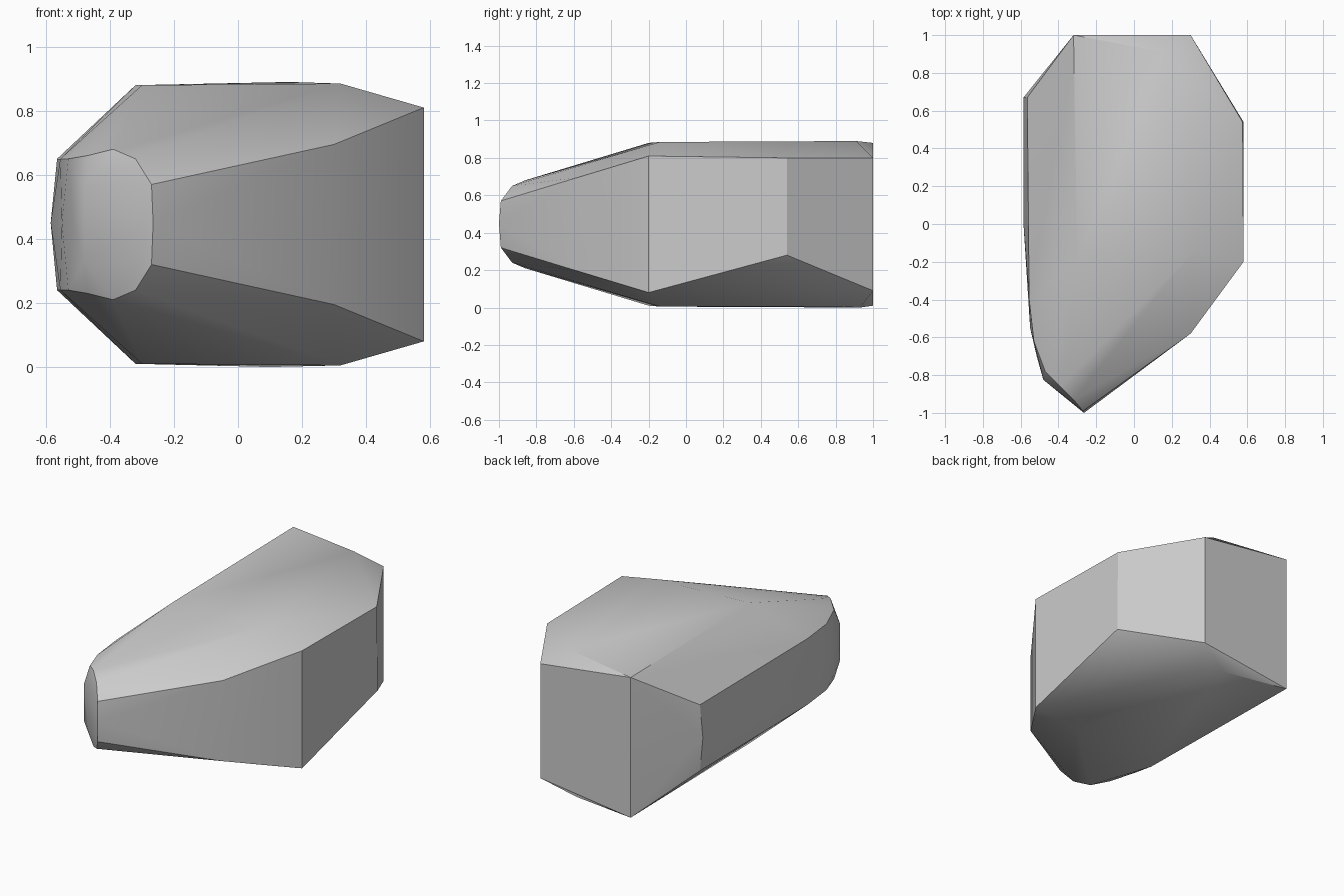
import bpy
import bmesh
from math import radians

default_cube = bpy.data.objects.get("Cube")
if default_cube:
    bpy.data.objects.remove(default_cube, do_unlink=True)

HEIGHT = 0.89


def make_material(name, shade):
    material = bpy.data.materials.new(name)
    material.use_nodes = True
    colour = (shade, shade, shade, 1)
    material.diffuse_color = colour
    material.node_tree.nodes["Principled BSDF"].inputs["Base Color"].default_value = colour
    return material


def mirrored(points):
    """Return the points together with their reflection about mid height."""
    return points + [(x, y, HEIGHT - z) for x, y, z in points]


def faceted_block(name, points, material, smooth_angle):
    """Wrap corner points in a closed convex skin."""
    bm = bmesh.new()
    for point in points:
        bm.verts.new(point)
    result = bmesh.ops.convex_hull(bm, input=bm.verts[:])
    unused = set(result["geom_interior"] + result["geom_unused"])
    loose = [item for item in unused if isinstance(item, bmesh.types.BMVert)]
    bmesh.ops.delete(bm, geom=loose, context="VERTS")
    bmesh.ops.dissolve_limit(bm, angle_limit=radians(1), verts=bm.verts[:], edges=bm.edges[:])
    bmesh.ops.recalc_face_normals(bm, faces=bm.faces[:])
    mesh = bpy.data.meshes.new(name)
    bm.to_mesh(mesh)
    bm.free()
    mesh.materials.append(material)
    block = bpy.data.objects.new(name, mesh)
    bpy.context.collection.objects.link(block)
    bpy.ops.object.select_all(action="DESELECT")
    block.select_set(True)
    bpy.context.view_layer.objects.active = block
    bpy.ops.object.shade_smooth_by_angle(angle=smooth_angle)
    return block


# Broad flat crown and its matching underside
crown = mirrored([(-.32, 1, .88), (-.3, -.2, .88), (.32, -.14, .885)])
rear_bevel = [(.16, .91, .89), (.1, .93, 0), (.22, .83, .005)]

# Upright corners on the straight side and back
shoulders = mirrored([(.58, -.2, .81), (.3, -.58, .695), (.3, 1, .8)])
side_notch = [(.575, .54, .8), (.58, .54, .28)]

# Long bevelled flank on the other side
flank = mirrored([(-.565, .67, .65), (-.555, -.4, .65)])
flank_ridge = [(-.585, .67, .45), (-.585, 0, .45), (-.55, -.55, .45)]

# Blunt rounded tip
tip = mirrored([
    (-.27, -.99, .57), (-.32, -.93, .65), (-.39, -.86, .68),
    (-.47, -.78, .66), (-.48, -.825, .56), (-.53, -.62, .65),
])
tip_ridge = [(-.265, -1, .45), (-.475, -.83, .45), (-.515, -.7, .45)]

corners = crown + rear_bevel + shoulders + side_notch
corners += flank + flank_ridge + tip + tip_ridge
faceted_block("faceted_body", corners, make_material("plain grey", .6), radians(30))
